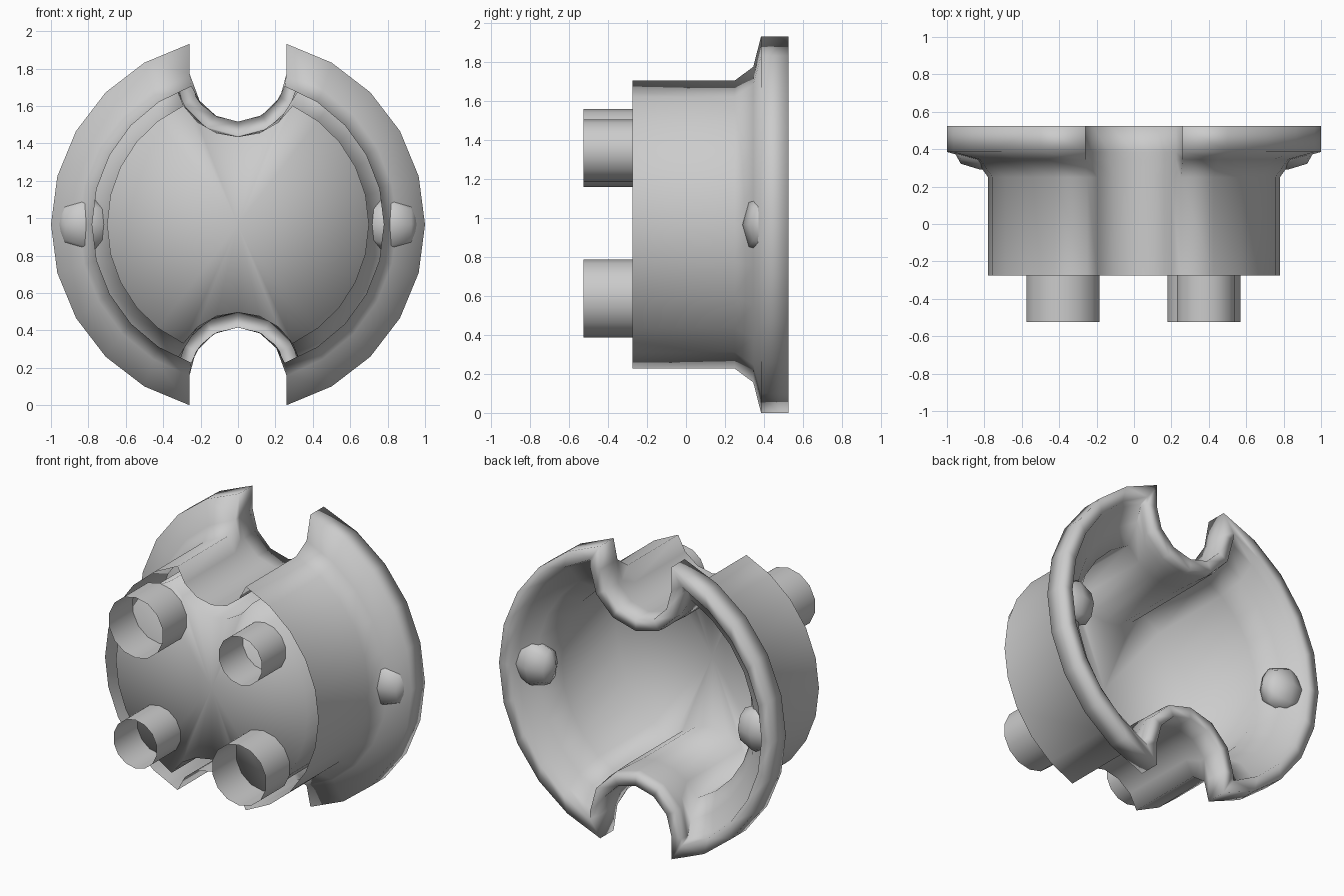
import bpy, bmesh, math
from mathutils import Matrix, Vector

if "Cube" in bpy.data.objects:
    bpy.data.objects.remove(bpy.data.objects["Cube"])

CZ = 0.966        # height of the cup axis
NC = 0.81         # notch centre, measured from the axis


def quarter(R, u):
    """Right half of a notched circle: arc, wall point, then top notch to its middle."""
    c = (u * u + NC * NC - R * R) / (2 * NC * u)
    phi = math.acos(max(0.0, c))
    end_x = u * math.sin(phi)
    a_end = math.acos(end_x / R)
    arc = [(R * math.cos(a_end * i / 5), R * math.sin(a_end * i / 5)) for i in range(6)]
    notch = [(u * math.sin(phi * k / 3), NC - u * math.cos(phi * k / 3)) for k in (3, 2, 1, 0)]
    return arc + notch


def outline(R, u, y):
    q = quarter(R, u)
    pts = q + [(-x, z) for x, z in reversed(q[:-1])]
    pts += [(x, -z) for x, z in reversed(pts[1:-1])]
    return [Vector((x, y, z + CZ)) for x, z in pts]


def finish(bm, name):
    me = bpy.data.meshes.new(name)
    bm.to_mesh(me)
    bm.free()
    ob = bpy.data.objects.new(name, me)
    bpy.context.collection.objects.link(ob)
    for p in me.polygons:
        p.use_smooth = True
    return ob


# Cup: outer skin, flared flange, rim and inner skin lofted as one sheet
sections = [(0.78, 0.26, -0.275), (0.78, 0.26, 0.25), (0.85, 0.26, 0.345),
            (1.0, 0.26, 0.385), (1.0, 0.26, 0.525),
            (0.92, 0.335, 0.525), (0.90, 0.34, 0.47), (0.80, 0.34, 0.42),
            (0.70, 0.34, 0.30), (0.70, 0.34, -0.275)]
bm = bmesh.new()
loops = [[bm.verts.new(p) for p in outline(*s)] for s in sections]
for a, b in zip(loops, loops[1:]):
    for i in range(len(a)):
        j = (i + 1) % len(a)
        bm.faces.new((a[i], b[i], b[j], a[j]))
# Front disc closes the inner skin
mid = bm.verts.new((0, -0.275, CZ))
last = loops[-1]
for i in range(len(last)):
    bm.faces.new((last[i], mid, last[(i + 1) % len(last)]))
bmesh.ops.remove_doubles(bm, verts=bm.verts, dist=0.0005)
bmesh.ops.recalc_face_normals(bm, faces=bm.faces)
finish(bm, "notched_cup")

# Open thin-walled pegs on the front, large and small on alternate corners
for name, x, z, r in (("peg_top_left", -0.38, 1.36, 0.2), ("peg_top_right", 0.385, 1.345, 0.16),
                      ("peg_bottom_left", -0.385, 0.59, 0.16), ("peg_bottom_right", 0.375, 0.588, 0.2)):
    bm = bmesh.new()
    m = Matrix.Translation((x, -0.4, z)) @ Matrix.Rotation(math.pi / 2, 4, 'X')
    bmesh.ops.create_cone(bm, cap_ends=False, segments=14, radius1=r, radius2=r,
                          depth=0.25, matrix=m)
    finish(bm, name)

# Low-poly locating bumps inside the rim
for name, s in (("bump_left", -1), ("bump_right", 1)):
    bm = bmesh.new()
    m = (Matrix.Translation((s * 0.82, 0.40, CZ)) @ Matrix.Diagonal((0.15, 0.11, 0.16, 1))
         @ Matrix.Rotation(math.pi / 2, 4, 'Y'))
    bmesh.ops.create_uvsphere(bm, u_segments=8, v_segments=4, radius=1, matrix=m)
    finish(bm, name)
